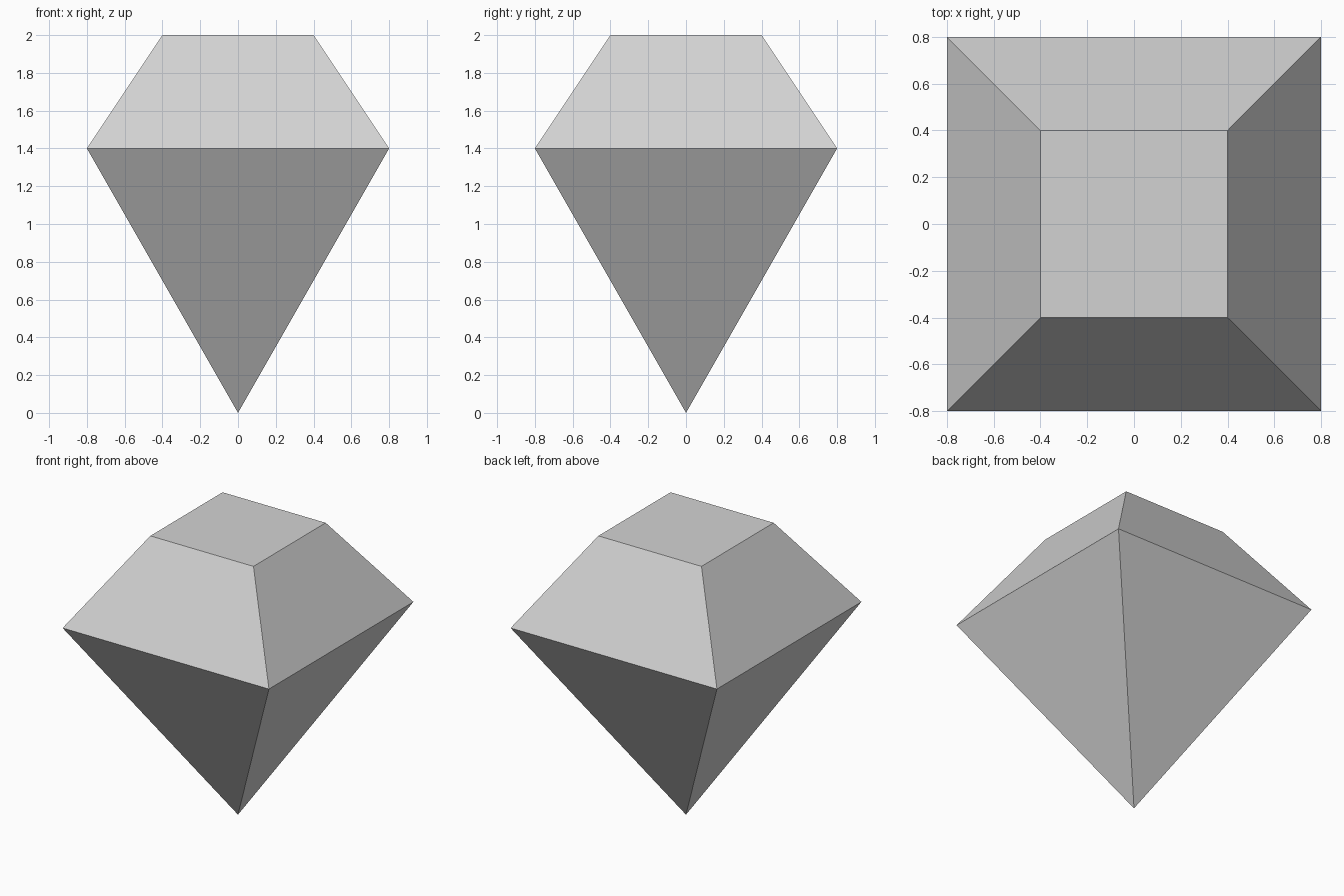
import bpy
import bmesh
from math import pi, sqrt
from mathutils import Matrix

cube = bpy.data.objects.get("Cube")
if cube:
    bpy.data.objects.remove(cube, do_unlink=True)

GIRDLE_HALF, TABLE_HALF = 0.8, 0.4
GIRDLE_Z, TOP_Z = 1.4, 2.0

# Stone material
stone = bpy.data.materials.new("light_grey")
stone.use_nodes = True
colour = (0.65, 0.65, 0.65, 1)
stone.diffuse_color = colour
stone.node_tree.nodes["Principled BSDF"].inputs["Base Color"].default_value = colour

bm = bmesh.new()


def add_section(r_bottom, r_top, z_bottom, z_top):
    """Open four-sided tapered section, square to the axes."""
    place = Matrix.Translation((0, 0, (z_bottom + z_top) / 2)) @ Matrix.Rotation(pi / 4, 4, "Z")
    bmesh.ops.create_cone(bm, cap_ends=False, segments=4,
                          radius1=r_bottom * sqrt(2), radius2=r_top * sqrt(2),
                          depth=z_top - z_bottom, matrix=place)


# Pointed lower part and tapered crown, welded at the girdle
add_section(0, GIRDLE_HALF, 0, GIRDLE_Z)
add_section(GIRDLE_HALF, TABLE_HALF, GIRDLE_Z, TOP_Z)
bmesh.ops.remove_doubles(bm, verts=bm.verts, dist=0.001)

# Flat table on top
bmesh.ops.holes_fill(bm, edges=[e for e in bm.edges if e.is_boundary], sides=4)
bmesh.ops.recalc_face_normals(bm, faces=bm.faces)

mesh = bpy.data.meshes.new("cut_gem")
bm.to_mesh(mesh)
bm.free()
mesh.materials.append(stone)
bpy.context.collection.objects.link(bpy.data.objects.new("cut_gem", mesh))
